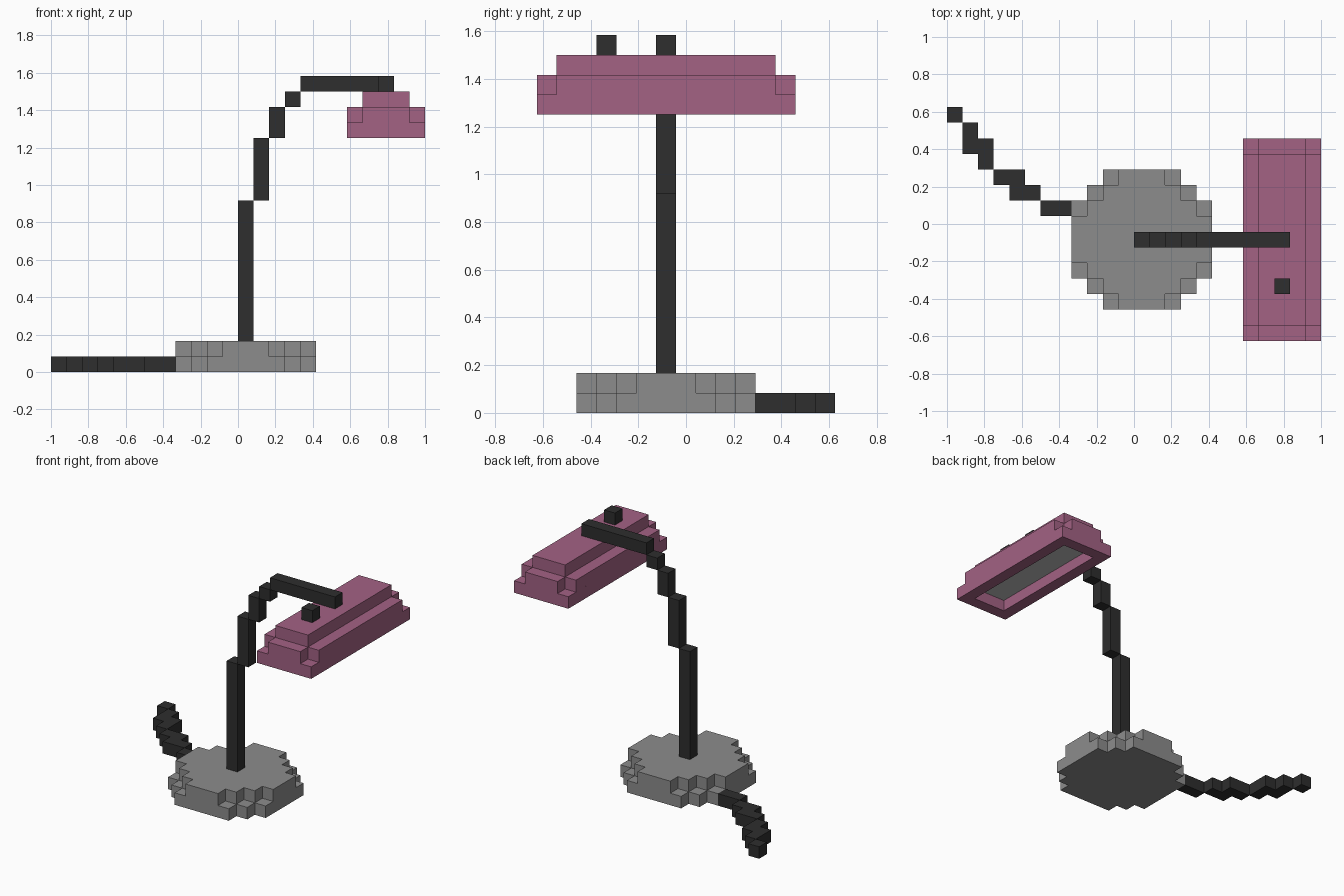
import bpy
import bmesh

if "Cube" in bpy.data.objects:
    bpy.data.objects.remove(bpy.data.objects["Cube"], do_unlink=True)

U = 2 / 24                      # one block
ORIGIN = (-1.0, -0.625, 0.0)    # corner of the block grid


def srgb(v):
    v /= 255
    return v / 12.92 if v <= 0.04045 else ((v + 0.055) / 1.055) ** 2.4


def material(name, r, g, b):
    m = bpy.data.materials.new(name)
    color = (srgb(r), srgb(g), srgb(b), 1)
    m.diffuse_color = color
    m.use_nodes = True
    node = next(n for n in m.node_tree.nodes if n.type == 'BSDF_PRINCIPLED')
    node.inputs["Base Color"].default_value = color
    return m


black = material("black", 46, 46, 46)
grey = material("grey", 140, 140, 140)
pink = material("dusty pink", 163, 98, 132)
pale = material("pale grey", 190, 190, 190)


def grid_vert(bm, x, y, z):
    return bm.verts.new([o + U * c for o, c in zip(ORIGIN, (x, y, z))])


def finish(name, bm, mat):
    bmesh.ops.recalc_face_normals(bm, faces=bm.faces)
    mesh = bpy.data.meshes.new(name)
    bm.to_mesh(mesh)
    bm.free()
    mesh.materials.append(mat)
    obj = bpy.data.objects.new(name, mesh)
    bpy.context.collection.objects.link(obj)
    return obj


def add_prism(bm, outline, z0, z1):
    low = [grid_vert(bm, x, y, z0) for x, y in outline]
    top = [grid_vert(bm, x, y, z1) for x, y in outline]
    bm.faces.new(low[::-1])
    bm.faces.new(top)
    for k in range(len(low)):
        n = (k + 1) % len(low)
        bm.faces.new((low[k], low[n], top[n], top[k]))


def rect(x0, x1, y0, y1):
    return [(x0, y0), (x1, y0), (x1, y1), (x0, y1)]


def blocks(name, boxes, mat):
    """Several boxes (x0, x1, y0, y1, z0, z1) as one part."""
    bm = bmesh.new()
    for x0, x1, y0, y1, z0, z1 in boxes:
        add_prism(bm, rect(x0, x1, y0, y1), z0, z1)
    return finish(name, bm, mat)


def stepped_slab(name, center, quarter, z0, z1, mat):
    """Slab whose outline is one quarter mirrored in x and y."""
    cx, cy = center
    pts = (quarter + [(-x, y) for x, y in quarter[::-1]]
           + [(-x, -y) for x, y in quarter] + [(x, -y) for x, y in quarter[::-1]])
    bm = bmesh.new()
    add_prism(bm, [(cx + x, cy + y) for x, y in pts], z0, z1)
    return finish(name, bm, mat)


def frame(name, outer, inner, z0, z1, mat):
    """Rectangular ring."""
    bm = bmesh.new()
    loops = [[grid_vert(bm, x, y, z) for x, y in r]
             for r, z in ((outer, z0), (outer, z1), (inner, z1), (inner, z0))]
    for a, b in zip(loops, loops[1:] + loops[:1]):
        for k in range(4):
            n = (k + 1) % 4
            bm.faces.new((a[k], a[n], b[n], b[k]))
    return finish(name, bm, mat)


# Round stepped base
BASE = (12.5, 6.5)
stepped_slab("base_lower", BASE,
             [(4.5, 2.5), (3.5, 2.5), (3.5, 3.5), (2.5, 3.5), (2.5, 4.5)], 0, 1, grey)
stepped_slab("base_upper", BASE,
             [(4.5, 1.5), (3.5, 1.5), (3.5, 2.5), (2.5, 2.5),
              (2.5, 3.5), (1.5, 3.5), (1.5, 4.5)], 1, 2, grey)

# Curved arm: each segment is (x0, x1, z0, z1)
arm = [(12, 13, 2, 11), (13, 14, 11, 15), (14, 15, 15, 17), (15, 16, 17, 18), (16, 22, 18, 19)]
blocks("arm", [(x0, x1, 6, 7, z0, z1) for x0, x1, z0, z1 in arm], black)

# Power cord on the floor: each segment is (x0, x1, y0, y1)
cord = [(6, 8, 8, 9), (4, 6, 9, 10), (3, 5, 10, 11), (2, 3, 11, 13), (1, 2, 12, 14), (0, 1, 14, 15)]
blocks("power_cord", [c + (0, 1) for c in cord], black)

# Lamp shade: open rim, notched middle, narrow cap
SHADE = (21.5, 6.5)
frame("shade_rim", rect(19, 24, 0, 13), rect(20, 23, 1, 12), 15, 16, pink)
stepped_slab("shade_middle", SHADE, [(2.5, 5.5), (1.5, 5.5), (1.5, 6.5)], 16, 17, pink)
stepped_slab("shade_cap", SHADE, [(1.5, 5.5)], 17, 18, pink)

# Light panel inside the rim and switch on the cap
blocks("light_panel", [(20, 23, 1, 12, 15.94, 16)], pale)
blocks("switch_knob", [(21, 22, 3, 4, 18, 19)], black)
